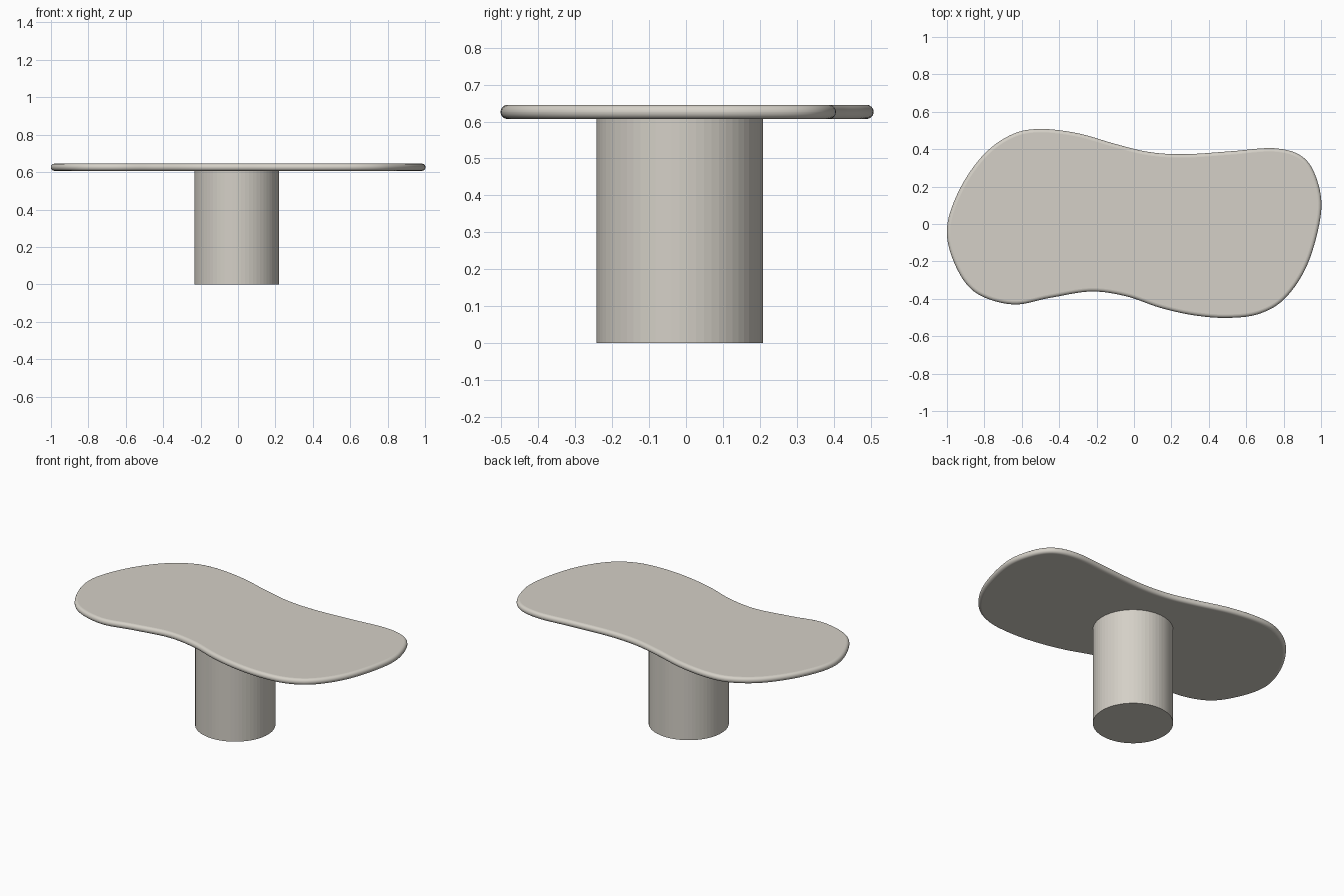
import bpy, bmesh, math
from mathutils import Vector

if "Cube" in bpy.data.objects:
    bpy.data.objects.remove(bpy.data.objects["Cube"])

mat = bpy.data.materials.new("warm_stone")
mat.diffuse_color = (0.66, 0.63, 0.57, 1)
mat.use_nodes = True
mat.node_tree.nodes["Principled BSDF"].inputs["Base Color"].default_value = mat.diffuse_color


def finish(bm, name):
    bmesh.ops.recalc_face_normals(bm, faces=bm.faces)
    me = bpy.data.meshes.new(name)
    bm.to_mesh(me)
    bm.free()
    me.materials.append(mat)
    ob = bpy.data.objects.new(name, me)
    bpy.context.collection.objects.link(ob)
    return ob


# Freeform outline of the top, counter-clockwise, smoothed as a closed spline
ctrl = [(1.0, .06), (.977, .24), (.9, .36), (.75, .405), (.52, .389), (.27, .373),
        (.08, .385), (-.1, .428), (-.3, .485), (-.5, .508), (-.65, .48),
        (-.8, .375), (-.93, .19), (-1.0, -.02), (-.96, -.21), (-.85, -.365),
        (-.65, -.43), (-.45, -.395), (-.23, -.361), (-.04, -.387), (.14, -.448),
        (.32, -.488), (.5, -.502), (.67, -.48), (.81, -.395), (.93, -.21)]
pts = [Vector(p) for p in ctrl]
n, steps = len(pts), 8
outline = []
for i in range(n):
    a, b, c, d = (pts[(i + k) % n] for k in (-1, 0, 1, 2))
    for s in range(steps):
        t = s / steps
        outline.append(0.5 * (2 * b + (c - a) * t + (2 * a - 5 * b + 4 * c - d) * t * t
                              + (3 * b - a - 3 * c + d) * t ** 3))
m = len(outline)
normals = []
for i in range(m):
    t = (outline[(i + 1) % m] - outline[i - 1]).normalized()
    normals.append(Vector((t.y, -t.x)))

# Table top: stacked offset rings make the rounded rim
Z0, Z1, R = 0.607, 0.645, 0.0185
arc = [math.pi / 2 * k / 6 for k in range(7)]
prof = [(R * (1 - math.sin(a)), Z0 + R * (1 - math.cos(a))) for a in arc]
prof += [(inset, Z0 + Z1 - z) for inset, z in reversed(prof)]
bm = bmesh.new()
rings = [[bm.verts.new((p.x - q.x * o, p.y - q.y * o, z)) for p, q in zip(outline, normals)]
         for o, z in prof]
for r0, r1 in zip(rings, rings[1:]):
    for i in range(m):
        j = (i + 1) % m
        bm.faces.new((r0[i], r0[j], r1[j], r1[i]))
bm.faces.new(rings[0][::-1])
bm.faces.new(rings[-1])
top = finish(bm, "table_top")
for f in top.data.polygons:
    f.use_smooth = len(f.vertices) == 4

# Pedestal: plain drum
bm = bmesh.new()
bmesh.ops.create_cone(bm, cap_ends=True, segments=64, radius1=.226, radius2=.226, depth=.61)
bmesh.ops.translate(bm, verts=bm.verts, vec=(-.007, -.017, .305))
finish(bm, "pedestal")
